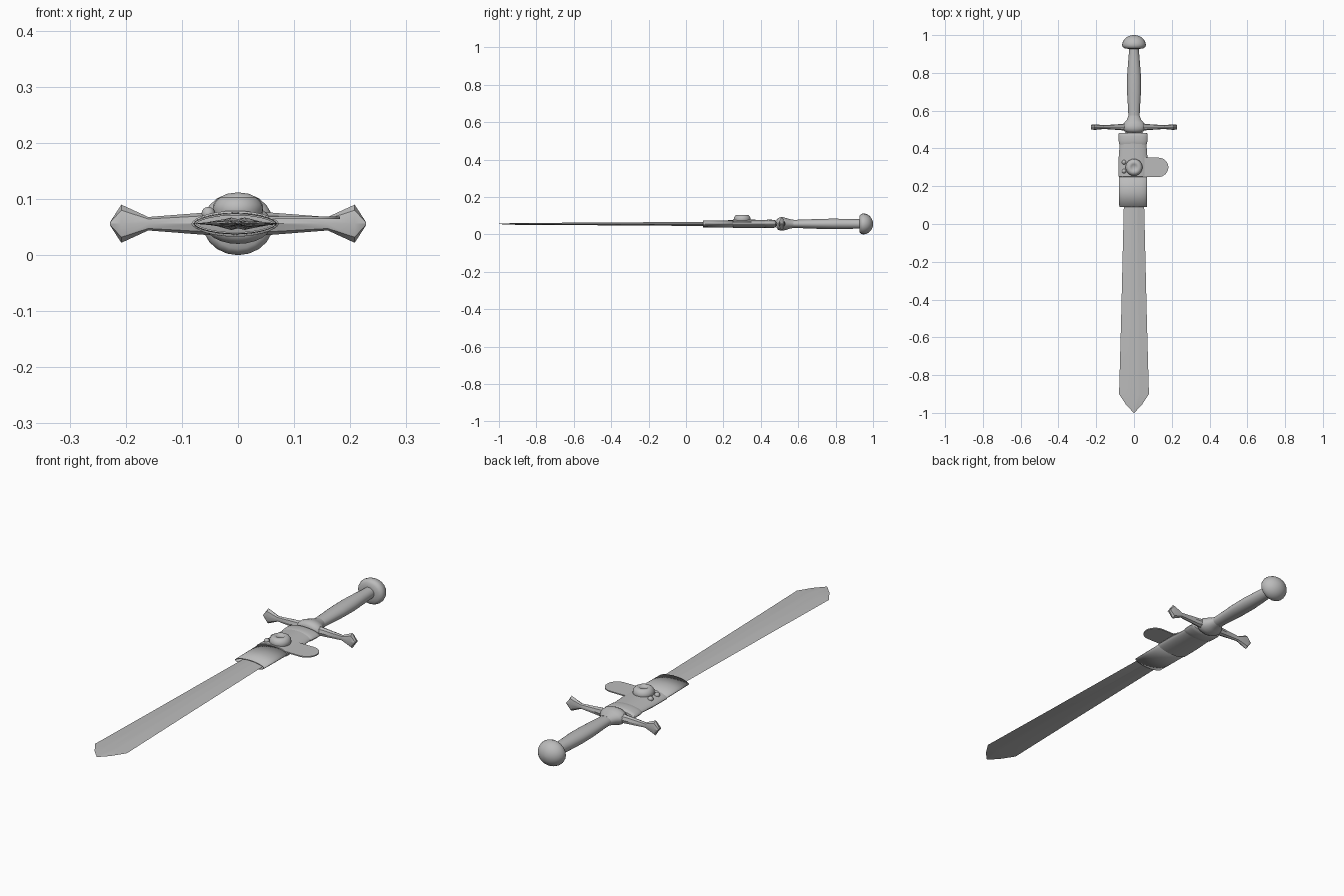
import bpy, bmesh, math
from mathutils import Vector

cube = bpy.data.objects.get("Cube")
if cube:
    bpy.data.objects.remove(cube, do_unlink=True)

MID = 0.056
steel = bpy.data.materials.new("plain grey")
steel.use_nodes = True
GREY = (0.5, 0.5, 0.5, 1)
steel.diffuse_color = GREY
bsdf = next(n for n in steel.node_tree.nodes if n.type == "BSDF_PRINCIPLED")
bsdf.inputs["Base Color"].default_value = GREY
bsdf.inputs["Roughness"].default_value = 0.6


def finish(name, bm, angle=40):
    bmesh.ops.recalc_face_normals(bm, faces=bm.faces)
    mesh = bpy.data.meshes.new(name)
    bm.to_mesh(mesh)
    bm.free()
    mesh.materials.append(steel)
    ob = bpy.data.objects.new(name, mesh)
    bpy.context.collection.objects.link(ob)
    bpy.ops.object.select_all(action="DESELECT")
    bpy.context.view_layer.objects.active = ob
    ob.select_set(True)
    bpy.ops.object.shade_smooth_by_angle(angle=math.radians(angle))
    return ob


def oval(n, power=1.0):
    """Unit cross-section; a higher power pinches the sides into a lens."""
    pts = []
    for i in range(n):
        a = 2 * math.pi * i / n
        s = math.sin(a)
        pts.append((math.cos(a), math.copysign(abs(s) ** power, s)))
    return pts


def loft(name, section, stations, place, cap=True, angle=40):
    """Skin scaled copies of a section; each station is (position, width, height)."""
    bm = bmesh.new()
    rings = [[bm.verts.new(place(t, u * w, v * h)) for u, v in section]
             for t, w, h in stations]
    n = len(section)
    for a, b in zip(rings, rings[1:]):
        for i in range(n):
            j = (i + 1) % n
            bm.faces.new((a[i], a[j], b[j], b[i]))
    if cap:
        bm.faces.new(rings[0])
        bm.faces.new(rings[-1])
    bmesh.ops.remove_doubles(bm, verts=bm.verts, dist=0.00005)
    return finish(name, bm, angle)


def along_y(t, u, v):
    return Vector((u, t, MID + v))


def sheath_place(t, u, v):
    return Vector((u - 0.005, t, MID + v))


# Blade: widening towards a pointed tip, with a raised flat centre
blade_section = [(1, 0), (0.4, 0.8), (0.22, 1), (0, 0.75), (-0.22, 1), (-0.4, 0.8),
                 (-1, 0), (-0.4, -0.8), (-0.22, -1), (0, -0.75), (0.22, -1), (0.4, -0.8)]
loft("blade", blade_section,
     [(0.5, 0.046, 0.011), (0.09, 0.054, 0.011), (-0.5, 0.068, 0.007),
      (-0.9, 0.079, 0.005), (-0.96, 0.04, 0.003), (-1.0, 0.001, 0.001)],
     along_y, angle=30)

# Sheath: open leather sleeve, thicker body and rounded throat
lens = oval(28, 1.2)
sleeve = loft("sheath_sleeve", lens,
              [(0.09, 0.073, 0.018), (0.17, 0.074, 0.019), (0.27, 0.075, 0.02)],
              sheath_place, cap=False)
wall = sleeve.modifiers.new("wall", "SOLIDIFY")
wall.thickness = 0.003
wall.offset = -1
loft("sheath_body", lens,
     [(0.25, 0.075, 0.02), (0.252, 0.078, 0.023), (0.34, 0.077, 0.023),
      (0.42, 0.071, 0.021), (0.43, 0.071, 0.021)], sheath_place)
loft("sheath_throat", oval(28, 1.1),
     [(0.415, 0.068, 0.017), (0.425, 0.074, 0.021), (0.44, 0.076, 0.023),
      (0.465, 0.077, 0.022), (0.478, 0.077, 0.019), (0.482, 0.07, 0.015)],
     sheath_place)

# Strap tongue with a rounded end
bm = bmesh.new()
outline = [(-0.06, 0.25)]
for i in range(17):
    a = -math.pi / 2 + math.pi * i / 16
    outline.append((0.13 + 0.052 * math.cos(a), 0.3 + 0.051 * math.sin(a)))
outline.append((-0.06, 0.351))
base = bm.faces.new([bm.verts.new((x, y, MID + 0.008)) for x, y in outline])
top = bmesh.ops.extrude_face_region(bm, geom=[base])["geom"]
for v in top:
    if isinstance(v, bmesh.types.BMVert):
        v.co.z += 0.005
finish("strap_tongue", bm)


# Button: tapered drum with a sunken centre
def button_place(t, u, v):
    return Vector((u, 0.3 + v, t))


loft("sheath_button", oval(24),
     [(0.068, 0.042, 0.042), (0.08, 0.045, 0.045), (0.09, 0.044, 0.044),
      (0.1, 0.037, 0.037), (0.104, 0.03, 0.03), (0.104, 0.018, 0.018),
      (0.1, 0.014, 0.014)], button_place, angle=50)

# Small rivets beside the button
for label, y in (("front", 0.28), ("rear", 0.327)):
    bm = bmesh.new()
    bmesh.ops.create_uvsphere(bm, u_segments=12, v_segments=8, radius=0.012)
    bmesh.ops.translate(bm, verts=bm.verts, vec=(-0.053, y, MID + 0.018))
    finish(label + "_rivet", bm, 60)

# Guard: central collar and two arms with flared ends
loft("guard_collar", oval(24),
     [(0.485, 0.036, 0.022), (0.492, 0.052, 0.031), (0.505, 0.06, 0.036),
      (0.52, 0.06, 0.036), (0.537, 0.051, 0.031), (0.552, 0.038, 0.026),
      (0.575, 0.029, 0.022)], along_y, angle=60)
for label, side in (("left", 1), ("right", -1)):
    loft(label + "_guard_arm", oval(8),
         [(0.03, 0.022, 0.022), (0.07, 0.016, 0.019), (0.16, 0.01, 0.012),
          (0.208, 0.015, 0.034), (0.228, 0.012, 0.003)],
         lambda t, u, v: Vector((side * t, 0.513 + u, MID + v)), angle=30)

# Grip: swollen in the middle
loft("grip", oval(20),
     [(0.56, 0.029, 0.021), (0.62, 0.032, 0.023), (0.7, 0.037, 0.026),
      (0.78, 0.037, 0.028), (0.86, 0.031, 0.027), (0.92, 0.026, 0.025),
      (0.945, 0.027, 0.026)], along_y)

# Pommel: mushroom-shaped dome
pommel = [(0.927, 0.026, 0.026), (0.929, 0.048, 0.045), (0.937, 0.06, 0.053)]
for i in range(8):
    a = math.pi / 2 * i / 8
    pommel.append((0.947 + 0.053 * math.sin(a), 0.063 * math.cos(a), 0.056 * math.cos(a)))
pommel.append((1.0, 0.002, 0.002))
loft("pommel", oval(20), pommel, along_y, angle=50)
